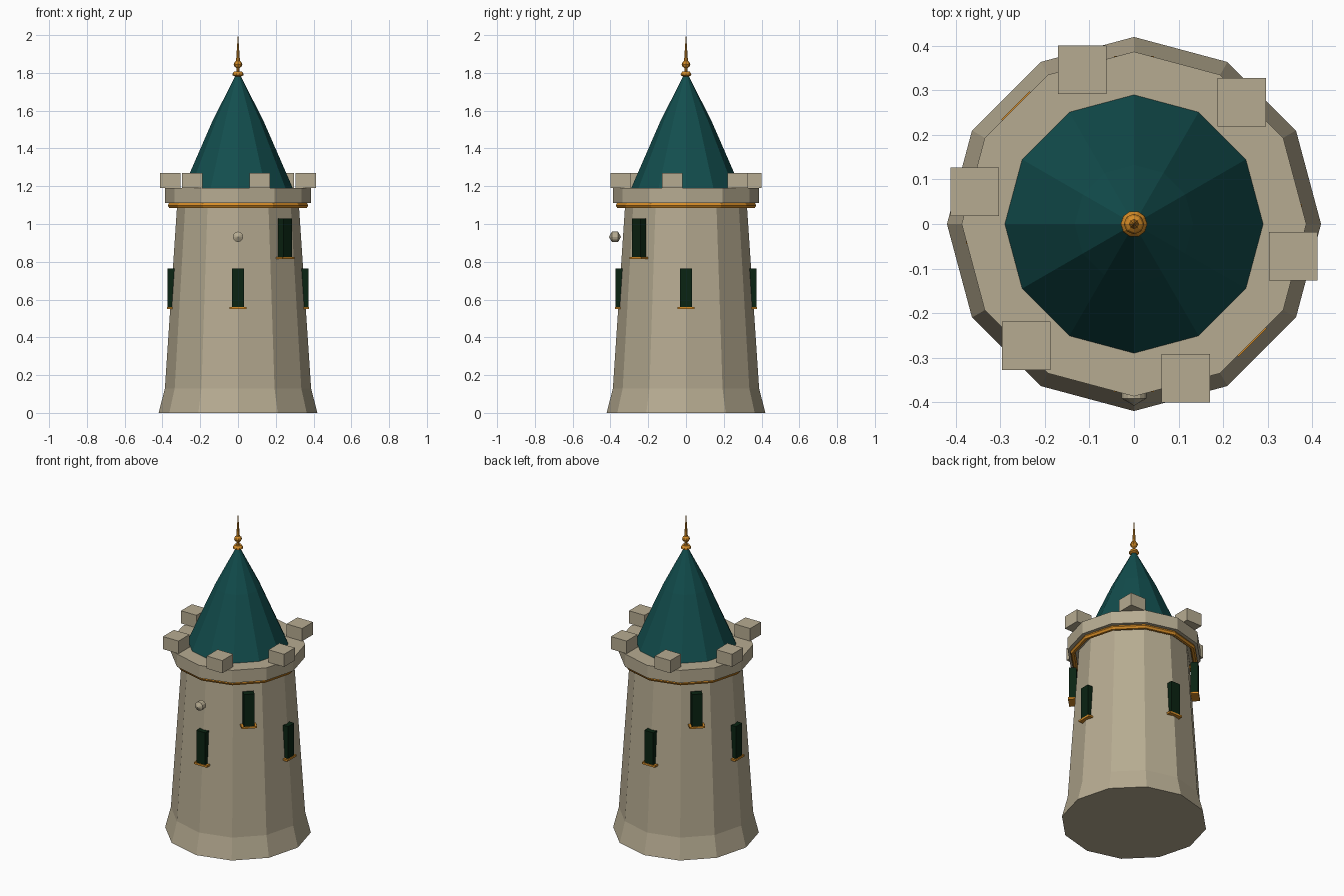
import bpy, bmesh, math
from mathutils import Matrix

if "Cube" in bpy.data.objects:
    bpy.data.objects.remove(bpy.data.objects["Cube"])


def material(name, rgb):
    m = bpy.data.materials.new(name)
    m.diffuse_color = (*rgb, 1)
    m.use_nodes = True
    m.node_tree.nodes["Principled BSDF"].inputs["Base Color"].default_value = m.diffuse_color
    return m


STONE = material("stone", (0.47, 0.41, 0.285))
ROOF = material("teal roof", (0.006, 0.075, 0.075))
GOLD = material("gold trim", (0.66, 0.26, 0.02))
DARK = material("dark green window", (0.003, 0.017, 0.006))


def finish(bm, name, mat):
    bmesh.ops.recalc_face_normals(bm, faces=bm.faces[:])
    me = bpy.data.meshes.new(name)
    bm.to_mesh(me)
    bm.free()
    me.materials.append(mat)
    ob = bpy.data.objects.new(name, me)
    bpy.context.collection.objects.link(ob)
    return ob


def lathe(name, profile, mat, sides=12, closed=False):
    """Turn (radius, z) points about z; cap the ends, or close the loop."""
    bm = bmesh.new()
    rings = []
    for r, z in profile:
        rings.append([bm.verts.new((r * math.cos(2 * math.pi * i / sides),
                                    r * math.sin(2 * math.pi * i / sides), z))
                      for i in range(sides)])
    pairs = list(zip(rings, rings[1:]))
    if closed:
        pairs.append((rings[-1], rings[0]))
    else:
        bm.faces.new(rings[0])
        bm.faces.new(rings[-1])
    for a, b in pairs:
        for i in range(sides):
            j = (i + 1) % sides
            bm.faces.new((a[i], a[j], b[j], b[i]))
    return finish(bm, name, mat)


def box(name, size, radius, angle, z, mat, turn=True):
    """Box centred at a polar position, optionally turned to face outwards."""
    bm = bmesh.new()
    bmesh.ops.create_cube(bm, size=1, matrix=Matrix.Diagonal((*size, 1)))
    ob = finish(bm, name, mat)
    a = math.radians(angle)
    ob.location = (radius * math.cos(a), radius * math.sin(a), z)
    if turn:
        ob.rotation_euler.z = a
    return ob


# Tower body, parapet and roof
lathe("tower_body", [(0.42, 0), (0.387, 0.13), (0.321, 1.12)], STONE)
lathe("parapet", [(0.387, 1.11), (0.387, 1.19)], STONE)
lathe("roof", [(0.29, 1.19), (0.133, 1.55), (0.008, 1.795)], ROOF)

# Gold moulding under the parapet
lathe("gold_ring", [(0.357 + 0.015 * math.cos(k * math.pi / 3),
                     1.098 + 0.015 * math.sin(k * math.pi / 3)) for k in range(6)],
      GOLD, closed=True)

# Finial: collar, ball and spike
lathe("finial_collar", [(0.018, 1.782), (0.03, 1.788), (0.028, 1.797), (0.02, 1.808)], GOLD, 10)
lathe("finial_stem", [(0.009, 1.80), (0.009, 1.835)], GOLD, 8)
lathe("finial_ball", [(0.006, 1.823), (0.019, 1.834), (0.023, 1.845),
                      (0.019, 1.856), (0.006, 1.867)], GOLD, 8)
lathe("finial_spike", [(0.011, 1.855), (0.0008, 2.0)], GOLD, 8)

# Battlement blocks, all square to the axes
for k in range(6):
    box(f"merlon_{k + 1}", (0.109, 0.109, 0.08), 0.365, 48.5 + 60 * k, 1.231, STONE, False)

# Windows with sills: four low, two high
for k, (angle, z) in enumerate([(0, 0.555), (90, 0.555), (180, 0.555), (270, 0.555),
                                (135, 0.82), (315, 0.82)]):
    box(f"window_{k + 1}", (0.043, 0.062, 0.21), 0.351, angle, z + 0.105, DARK)
    box(f"window_sill_{k + 1}", (0.05, 0.09, 0.012), 0.352, angle, z, GOLD)

# Small stone knob on the front
bm = bmesh.new()
bmesh.ops.create_uvsphere(bm, u_segments=12, v_segments=3, radius=0.032,
                          matrix=Matrix.Rotation(math.pi / 2, 4, 'X'))
knob = finish(bm, "front_knob", STONE)
knob.location = (0, -0.376, 0.932)
